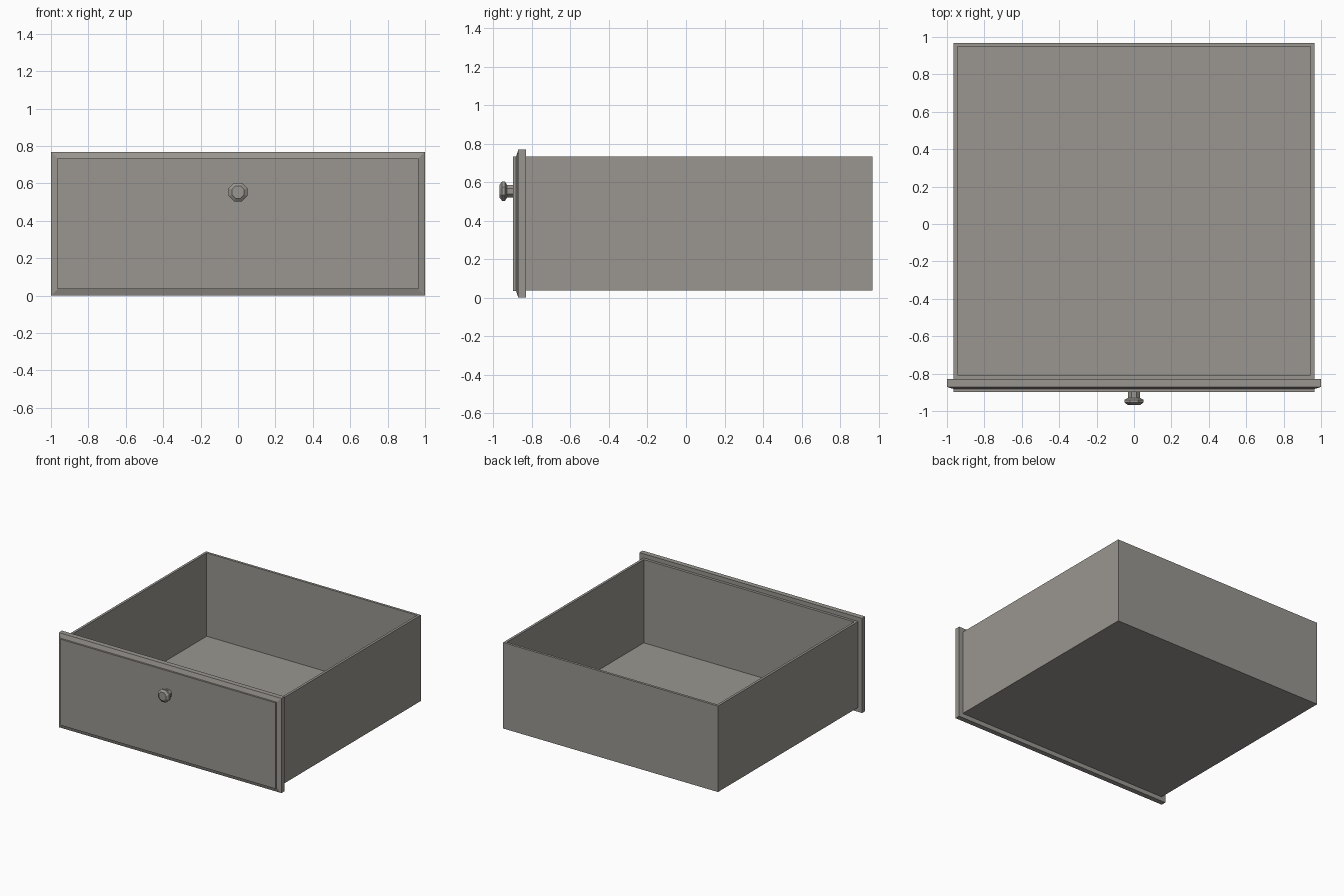
import bpy, bmesh, math

if "Cube" in bpy.data.objects:
    bpy.data.objects.remove(bpy.data.objects["Cube"])

wood = bpy.data.materials.new("warm grey")
wood.diffuse_color = (0.32, 0.305, 0.28, 1)
wood.use_nodes = True
wood.node_tree.nodes["Principled BSDF"].inputs["Base Color"].default_value = wood.diffuse_color


def loft(name, rings, cap=True):
    """Skin a list of equal-length point rings, flat shaded."""
    bm = bmesh.new()
    loops = [[bm.verts.new(p) for p in r] for r in rings]
    n = len(loops[0])
    for a, b in zip(loops, loops[1:]):
        for i in range(n):
            j = (i + 1) % n
            bm.faces.new((a[i], a[j], b[j], b[i]))
    if cap:
        bm.faces.new(loops[0])
        bm.faces.new(loops[-1])
    bmesh.ops.recalc_face_normals(bm, faces=bm.faces)
    mesh = bpy.data.meshes.new(name)
    bm.to_mesh(mesh)
    bm.free()
    mesh.materials.append(wood)
    obj = bpy.data.objects.new(name, mesh)
    bpy.context.collection.objects.link(obj)
    return obj


def rect_xy(x, y0, y1, z):
    return [(-x, y0, z), (x, y0, z), (x, y1, z), (-x, y1, z)]


def rect_xz(inset, y, top=0.768):
    x, z0, z1 = 1 - inset, inset, top - inset
    return [(-x, y, z0), (x, y, z0), (x, y, z1), (-x, y, z1)]


def octagon(r, y, z=0.553):
    # r is the distance to the flats
    R = r / math.cos(math.pi / 8)
    return [(R * math.cos((i + .5) * math.pi / 4), y,
             z + R * math.sin((i + .5) * math.pi / 4)) for i in range(8)]


# open box: outer shell, rim, inner walls and floor
loft("drawer_box", [
    rect_xy(0.965, -0.832, 0.968, 0.036),
    rect_xy(0.965, -0.832, 0.968, 0.734),
    rect_xy(0.945, -0.808, 0.948, 0.734),
    rect_xy(0.945, -0.808, 0.948, 0.058),
])

# front panel: slab, sloped border, raised field
loft("front_panel", [
    rect_xz(0, -0.83),
    rect_xz(0, -0.871),
    rect_xz(0.035, -0.882),
    rect_xz(0.035, -0.897),
])

# eight-sided knob: stem and chamfered head
loft("knob", [
    octagon(0.033, -0.89),
    octagon(0.033, -0.929),
    octagon(0.050, -0.940),
    octagon(0.050, -0.955),
    octagon(0.033, -0.968),
])
